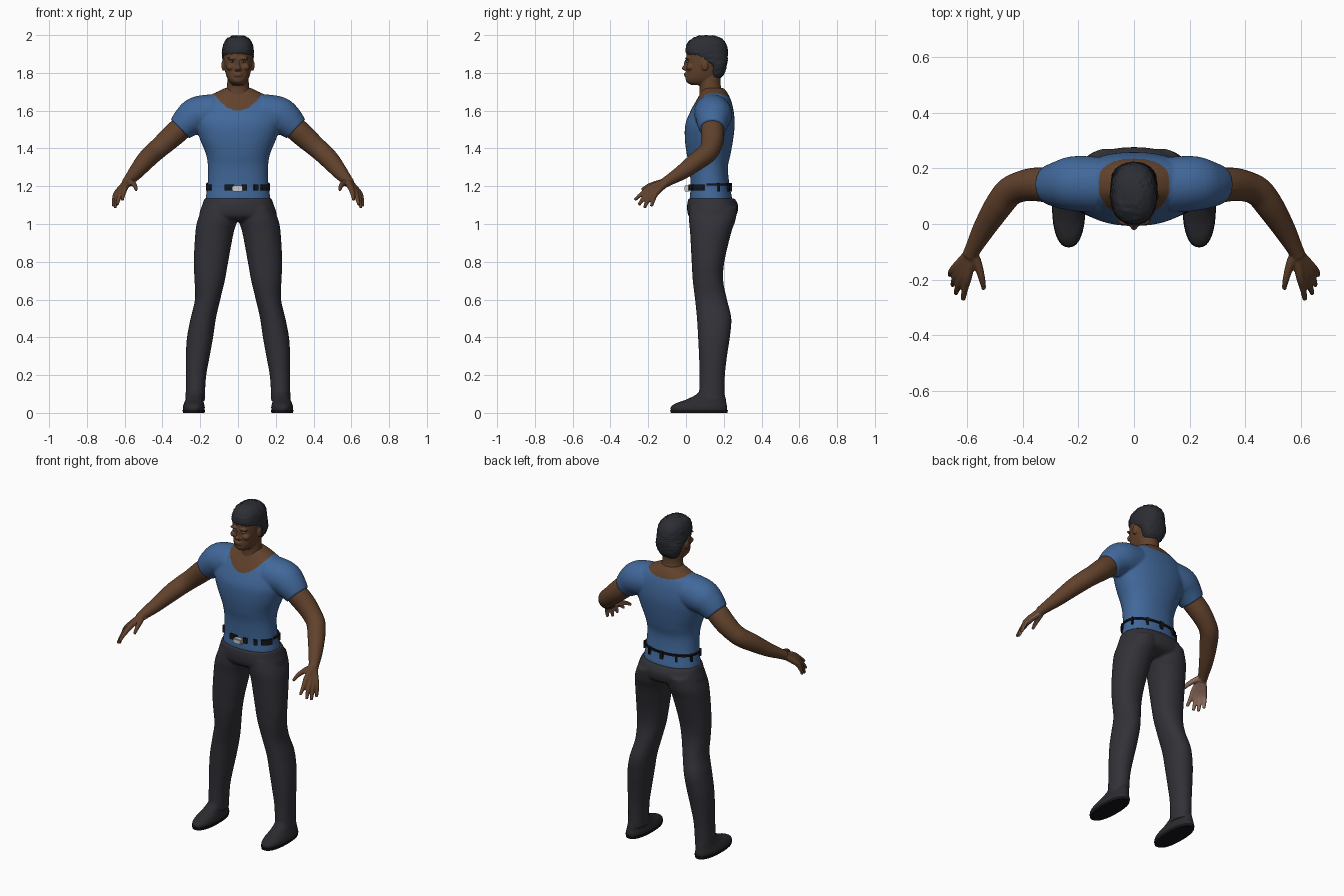
import bpy, bmesh, math, random
from mathutils import Vector, Matrix

if "Cube" in bpy.data.objects:
    bpy.data.objects.remove(bpy.data.objects["Cube"])

random.seed(4)


def material(name, r, g, b):
    m = bpy.data.materials.new(name)
    m.diffuse_color = (r, g, b, 1)
    m.use_nodes = True
    m.node_tree.nodes["Principled BSDF"].inputs["Base Color"].default_value = m.diffuse_color
    return m


SKIN = material("brown skin", 0.120, 0.054, 0.025)
PALM = material("light palm", 0.30, 0.165, 0.12)
SHIRT = material("blue cloth", 0.053, 0.138, 0.325)
DENIM = material("charcoal cloth", 0.031, 0.031, 0.039)
HAIR = material("dark hair", 0.025, 0.027, 0.034)
SHOE = material("dark leather", 0.024, 0.024, 0.029)
BLACK = material("black", 0.008, 0.008, 0.010)
METAL = material("pale metal", 0.60, 0.60, 0.60)
EYE = material("eye white", 0.35, 0.30, 0.26)


def spline(rows, k=6):
    """Catmull-Rom interpolation through tuples of any length."""
    out = []
    for i in range(len(rows) - 1):
        a, b, c, d = (rows[max(i - 1, 0)], rows[i], rows[i + 1],
                      rows[min(i + 2, len(rows) - 1)])
        for j in range(k):
            t = j / k
            out.append([0.5 * (2 * q + (r - p) * t + (2 * p - 5 * q + 4 * r - s) * t * t
                               + (3 * q - p - 3 * r + s) * t ** 3)
                        for p, q, r, s in zip(a, b, c, d)])
    return out + [list(rows[-1])]


def skin_rings(bm, rings):
    """Join rings of points into a closed tube."""
    vs = [[bm.verts.new(p) for p in ring] for ring in rings]
    n = len(vs[0])
    for a, b in zip(vs, vs[1:]):
        for i in range(n):
            j = (i + 1) % n
            bm.faces.new((a[i], a[j], b[j], b[i]))
    bm.faces.new(vs[0][::-1])
    bm.faces.new(vs[-1])


def oval(z, cx, hw, y0, y1, n=48, power=2.3):
    pts = []
    for i in range(n):
        t = 2 * math.pi * i / n
        c, s = math.cos(t), math.sin(t)
        pts.append((cx + hw * math.copysign(abs(c) ** (2 / power), c),
                    (y0 + y1) / 2 + (y1 - y0) / 2 * math.copysign(abs(s) ** (2 / power), s), z))
    return pts


def loft(bm, rows, side=1, power=2.3):
    """Rows are height, centre x, half width, front y, back y."""
    skin_rings(bm, [oval(z, cx * side, hw, y0, y1, power=power)
                    for z, cx, hw, y0, y1 in spline(rows)])


def tube(bm, pts, side=1, n=20):
    """Points are x, y, z, radius."""
    path = spline(pts, 5)
    pos = [Vector((p[0] * side, p[1], p[2])) for p in path]
    rings = []
    for i, p in enumerate(pos):
        tan = pos[min(i + 1, len(pos) - 1)] - pos[max(i - 1, 0)]
        q = tan.to_track_quat('Z', 'Y')
        r = path[i][3]
        rings.append([p + q @ Vector((r * math.cos(2 * math.pi * j / n),
                                      r * math.sin(2 * math.pi * j / n), 0)) for j in range(n)])
    skin_rings(bm, rings)


def blob(bm, centre, radii):
    bmesh.ops.create_uvsphere(bm, u_segments=20, v_segments=12, radius=1,
                              matrix=Matrix.Translation(centre) @ Matrix.Diagonal((*radii, 1)))


def box(bm, centre, size):
    bmesh.ops.create_cube(bm, size=1,
                          matrix=Matrix.Translation(centre) @ Matrix.Diagonal((*size, 1)))


def finish(name, bm, mats, voxel=0, relax=4, smooth=True, rule=None):
    """Make the object, fuse overlapping pieces, then colour faces by rule."""
    bmesh.ops.recalc_face_normals(bm, faces=bm.faces)
    me = bpy.data.meshes.new(name)
    bm.to_mesh(me)
    bm.free()
    ob = bpy.data.objects.new(name, me)
    bpy.context.collection.objects.link(ob)
    if voxel:
        rm = ob.modifiers.new("fuse", 'REMESH')
        rm.mode = 'VOXEL'
        rm.voxel_size = voxel
        sm = ob.modifiers.new("relax", 'SMOOTH')
        sm.factor = 0.5
        sm.iterations = relax
        bpy.context.view_layer.update()
        dg = bpy.context.evaluated_depsgraph_get()
        fused = bpy.data.meshes.new_from_object(ob.evaluated_get(dg))
        ob.modifiers.clear()
        ob.data = me = fused
    me.materials.clear()
    for m in mats:
        me.materials.append(m)
    for p in me.polygons:
        p.use_smooth = smooth
        p.material_index = rule(p.center, p.normal) if rule else 0
    return ob


# Shirt: trunk and sleeves, with bare skin inside the scoop neck
bm = bmesh.new()
loft(bm, [(1.10, 0, .165, .03, .235), (1.13, 0, .172, .02, .245), (1.20, 0, .162, .024, .231),
          (1.30, 0, .159, .018, .222), (1.37, 0, .170, .004, .236), (1.45, 0, .202, -.006, .25),
          (1.53, 0, .228, -.003, .258), (1.60, 0, .228, .025, .252), (1.65, 0, .195, .052, .24),
          (1.69, 0, .13, .075, .222), (1.72, 0, .068, .09, .20)], power=2.2)
for s in (1, -1):
    tube(bm, [(.12, .14, 1.588, .10), (.21, .145, 1.577, .099), (.26, .142, 1.547, .088),
              (.307, .14, 1.503, .07)], s, 32)


def neckline(c, n):
    low = 1.60 + 5.5 * c.x ** 2 if c.y < .13 else 1.665 + 1.5 * c.x ** 2
    return 1 if abs(c.x) < .126 and c.z > low else 0


finish("shirt", bm, [SHIRT, SKIN], voxel=.006, relax=6, rule=neckline)

# Arms and hands, palms lighter
bm = bmesh.new()
fingers = [((.562, -.14, 1.218), (.546, -.195, 1.203), (.538, -.235, 1.18)),
           ((.596, -.185, 1.195), (.606, -.23, 1.163), (.613, -.272, 1.127)),
           ((.615, -.182, 1.178), (.630, -.222, 1.14), (.640, -.25, 1.10)),
           ((.629, -.172, 1.169), (.644, -.202, 1.126), (.651, -.22, 1.085)),
           ((.640, -.157, 1.166), (.655, -.173, 1.13), (.661, -.183, 1.093))]
for s in (1, -1):
    tube(bm, [(.26, .142, 1.54, .055), (.306, .14, 1.503, .062), (.36, .142, 1.455, .06),
              (.41, .133, 1.41, .055), (.45, .112, 1.375, .053), (.49, .06, 1.335, .050),
              (.54, -.02, 1.275, .040), (.575, -.085, 1.235, .030), (.59, -.115, 1.217, .027)], s)
    for base, mid, tip in fingers:
        tube(bm, [(.583, -.10, 1.224, .021), (*base, .0165), (*mid, .0125), (*tip, .0085)], s, 14)


def palm_side(c, n):
    facing = Vector((-math.copysign(.53, c.x), .35, -.77))
    return 1 if c.y < -.10 and n.dot(facing) > .45 else 0


finish("arms", bm, [SKIN, PALM], voxel=.005, relax=3, rule=palm_side)

# Head: skull, neck and face features
bm = bmesh.new()
loft(bm, [(1.735, 0, .028, .03, .13), (1.75, 0, .044, .004, .16), (1.77, 0, .056, -.002, .17),
          (1.80, 0, .066, .001, .185), (1.84, 0, .074, .004, .20), (1.88, 0, .077, .003, .21),
          (1.92, 0, .076, .006, .212), (1.96, 0, .064, .028, .195), (1.985, 0, .04, .06, .16)])
loft(bm, [(1.65, 0, .085, .07, .22), (1.69, 0, .07, .072, .205), (1.72, 0, .06, .072, .187),
          (1.75, 0, .057, .07, .183), (1.80, 0, .055, .08, .185)], power=2)
blob(bm, (0, -.003, 1.825), (.015, .019, .013))
blob(bm, (0, .001, 1.843), (.008, .013, .028))
for z in (1.786, 1.796):
    blob(bm, (0, .001, z), (.024, .012, .006))
for s in (1, -1):
    blob(bm, (s * .03, .007, 1.877), (.027, .012, .008))
    blob(bm, (s * .040, .022, 1.83), (.022, .022, .018))
    blob(bm, (s * .078, .10, 1.84), (.010, .018, .029))
    blob(bm, (s * .012, .0, 1.818), (.008, .010, .008))
finish("head", bm, [SKIN], voxel=.004, relax=3)

# Eyes
for label, mat, r, y in (("eyes", EYE, (.012, .008, .0048), .007),
                         ("irises", BLACK, (.0045, .008, .0045), .0055)):
    bm = bmesh.new()
    for s in (1, -1):
        blob(bm, (s * .03, y, 1.86), r)
    finish(label, bm, [mat])

# Short rough hair, low at the nape and high at the forehead
bm = bmesh.new()
loft(bm, [(1.775, 0, .045, .13, .185), (1.80, 0, .062, .125, .203), (1.84, 0, .077, .115, .214),
          (1.87, 0, .081, .06, .219), (1.895, 0, .082, .015, .220), (1.91, 0, .082, .0, .220),
          (1.95, 0, .076, .005, .213), (1.98, 0, .058, .033, .188), (1.996, 0, .028, .07, .15)])
bmesh.ops.recalc_face_normals(bm, faces=bm.faces)
bm.normal_update()
for v in bm.verts:
    v.co += v.normal * random.uniform(-.001, .004)
finish("hair", bm, [HAIR])

# Trousers: hips and two legs
bm = bmesh.new()
loft(bm, [(1.135, 0, .178, .012, .258), (1.10, 0, .190, .006, .275), (1.06, 0, .203, .008, .272),
          (1.035, 0, .195, .02, .255), (1.015, 0, .12, .05, .21)])
for s in (1, -1):
    loft(bm, [(1.09, .095, .09, .02, .272), (1.02, .109, .105, .016, .262),
              (.95, .125, .101, .022, .238), (.80, .143, .091, .030, .203),
              (.70, .150, .080, .036, .197), (.60, .161, .067, .048, .217),
              (.50, .184, .067, .058, .240), (.40, .201, .069, .064, .232),
              (.30, .213, .063, .069, .217), (.20, .222, .054, .072, .206),
              (.10, .226, .051, .069, .203), (.06, .227, .052, .066, .203)], s, 2.15)
finish("trousers", bm, [DENIM], voxel=.007, relax=5)

# Shoes and soles
bm = bmesh.new()
for s in (1, -1):
    loft(bm, [(.008, .234, .056, -.078, .216), (.03, .234, .058, -.080, .218),
              (.05, .233, .053, -.055, .214), (.07, .231, .047, .0, .211),
              (.10, .228, .043, .058, .204), (.13, .227, .04, .075, .20)], s)
finish("shoes", bm, [SHOE])
bm = bmesh.new()
for s in (1, -1):
    loft(bm, [(0, .234, .057, -.080, .219), (.016, .234, .060, -.084, .222)], s)
finish("soles", bm, [BLACK], smooth=False)


# Belt: thin strip at the back, wider pieces and loops around the waist
def strip(bm, z0, z1, a0, a1, gap):
    steps = max(2, int(abs(a1 - a0) / 6))
    rows = []
    for i in range(steps + 1):
        a = math.radians(a0 + (a1 - a0) * i / steps)
        c, s = math.cos(a), math.sin(a)
        x, y = [math.copysign(abs(v) ** .9, v) for v in (c, s)]
        rows.append([((.163 + g) * x, .1275 + (.104 + g) * y, z)
                     for g, z in ((-.003, z0), (gap, z0), (gap, z1), (-.003, z1))])
    skin_rings(bm, rows)


bm = bmesh.new()
strip(bm, 1.203, 1.214, -8, 188, .007)
for a0, a1 in ((-112, -96), (-84, -76), (-62, -54), (-45, -14), (-166, -148)):
    strip(bm, 1.178, 1.21, a0, a1, .010)
for a in (22, 60, 90, 120, 158):
    strip(bm, 1.172, 1.216, a - 2.5, a + 2.5, .012)
finish("belt", bm, [BLACK], smooth=False)

# Buckle
bm = bmesh.new()
box(bm, (-.003, .007, 1.188), (.055, .03, .030))
bmesh.ops.bevel(bm, geom=bm.edges[:], offset=.004, segments=2, affect='EDGES')
finish("buckle", bm, [METAL], smooth=False)
